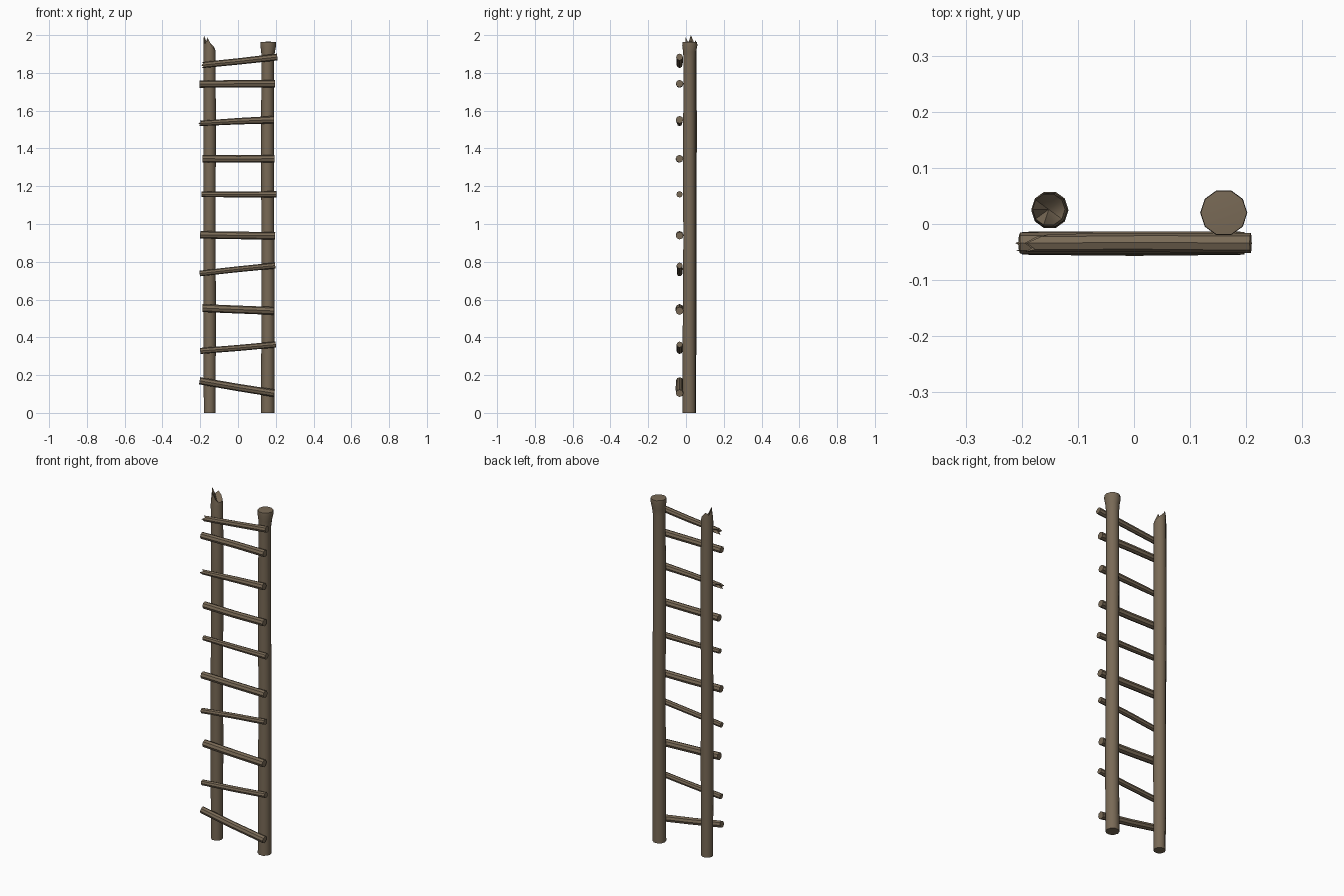
import bpy, bmesh, math, random
from mathutils import Vector

if "Cube" in bpy.data.objects:
    bpy.data.objects.remove(bpy.data.objects["Cube"])

random.seed(4)
wood = bpy.data.materials.new("weathered wood")
wood.diffuse_color = (0.19, 0.143, 0.093, 1)
wood.use_nodes = True
wood.node_tree.nodes["Principled BSDF"].inputs["Base Color"].default_value = wood.diffuse_color


def log(name, rings, sides, axis, jag=None, dish=0.0):
    """Loft rings of (centre, radius) along axis; jag pushes the last ring's vertices along it."""
    axis = Vector(axis).normalized()
    u = Vector((1, 0, 0)) if abs(axis.z) > 0.7 else Vector((0, 1, 0))
    v = axis.cross(u).normalized()
    bm = bmesh.new()
    loops = []
    for i, (c, r) in enumerate(rings):
        loop = []
        for k in range(sides):
            a = math.tau * k / sides
            p = Vector(c) + (u * math.cos(a) + v * math.sin(a)) * r
            if jag and i == len(rings) - 1:
                p += axis * jag[k % len(jag)]
            loop.append(bm.verts.new(p))
        loops.append(loop)
    for lo, hi in zip(loops, loops[1:]):
        for k in range(sides):
            n = (k + 1) % sides
            bm.faces.new((lo[k], lo[n], hi[n], hi[k]))
    bm.faces.new(loops[0][::-1])
    tip = bm.verts.new(Vector(rings[-1][0]) + axis * dish)
    for k in range(sides):
        bm.faces.new((loops[-1][k], loops[-1][(k + 1) % sides], tip))
    bmesh.ops.recalc_face_normals(bm, faces=bm.faces)
    me = bpy.data.meshes.new(name)
    bm.to_mesh(me)
    bm.free()
    me.materials.append(wood)
    ob = bpy.data.objects.new(name, me)
    bpy.context.collection.objects.link(ob)
    bpy.context.view_layer.objects.active = ob
    ob.select_set(True)
    bpy.ops.object.shade_smooth_by_angle(angle=math.radians(40))
    ob.select_set(False)
    return ob


# left post with a splintered top
log("left_post",
    [((-0.15, 0.023, 0), 0.031), ((-0.15, 0.024, 0.5), 0.033), ((-0.151, 0.025, 1.0), 0.032),
     ((-0.15, 0.026, 1.5), 0.033), ((-0.151, 0.025, 1.915), 0.032), ((-0.152, 0.026, 1.92), 0.029)],
    10, (0, 0, 1), jag=[0.01, 0.02, 0.035, 0.055, 0.04, 0.08, 0.03, 0.068, 0.03, 0.01], dish=0.01)

# right post with a flared, hammered top
log("right_post",
    [((0.157, 0.017, 0), 0.036), ((0.159, 0.016, 0.45), 0.035), ((0.158, 0.018, 0.9), 0.034),
     ((0.156, 0.017, 1.4), 0.034), ((0.157, 0.018, 1.87), 0.033), ((0.159, 0.019, 1.91), 0.036),
     ((0.16, 0.02, 1.945), 0.042), ((0.16, 0.02, 1.963), 0.041)],
    10, (0, 0, 1), dish=0.003)

# rungs: left x, left z, right x, right z, radius at left, radius at right, splintered left end
rungs = [
    (-0.203, 0.170, 0.192, 0.104, 0.019, 0.020, False),
    (-0.200, 0.328, 0.200, 0.362, 0.016, 0.016, False),
    (-0.188, 0.555, 0.190, 0.540, 0.021, 0.021, False),
    (-0.203, 0.738, 0.197, 0.780, 0.015, 0.016, False),
    (-0.200, 0.943, 0.197, 0.938, 0.020, 0.020, False),
    (-0.192, 1.157, 0.205, 1.157, 0.014, 0.017, False),
    (-0.188, 1.346, 0.192, 1.346, 0.020, 0.020, False),
    (-0.190, 1.533, 0.190, 1.552, 0.014, 0.020, True),
    (-0.203, 1.740, 0.195, 1.743, 0.019, 0.020, False),
    (-0.175, 1.843, 0.208, 1.884, 0.016, 0.018, True),
]
for i, (x0, z0, x1, z1, r0, r1, broken) in enumerate(rungs):
    y = -0.034
    a, b = Vector((x1, y, z1)), Vector((x0, y, z0))
    mid = (a + b) / 2 + Vector((0, random.uniform(-0.002, 0.002), random.uniform(-0.002, 0.002)))
    jag = [-0.025, 0.0, 0.022, 0.006, 0.02, 0.0, 0.015, -0.01] if broken else None
    log(f"rung_{i + 1}", [(a, r1), (mid, (r0 + r1) / 2), (b, r0)], 8, b - a, jag,
        -0.008 if broken else 0.0)
